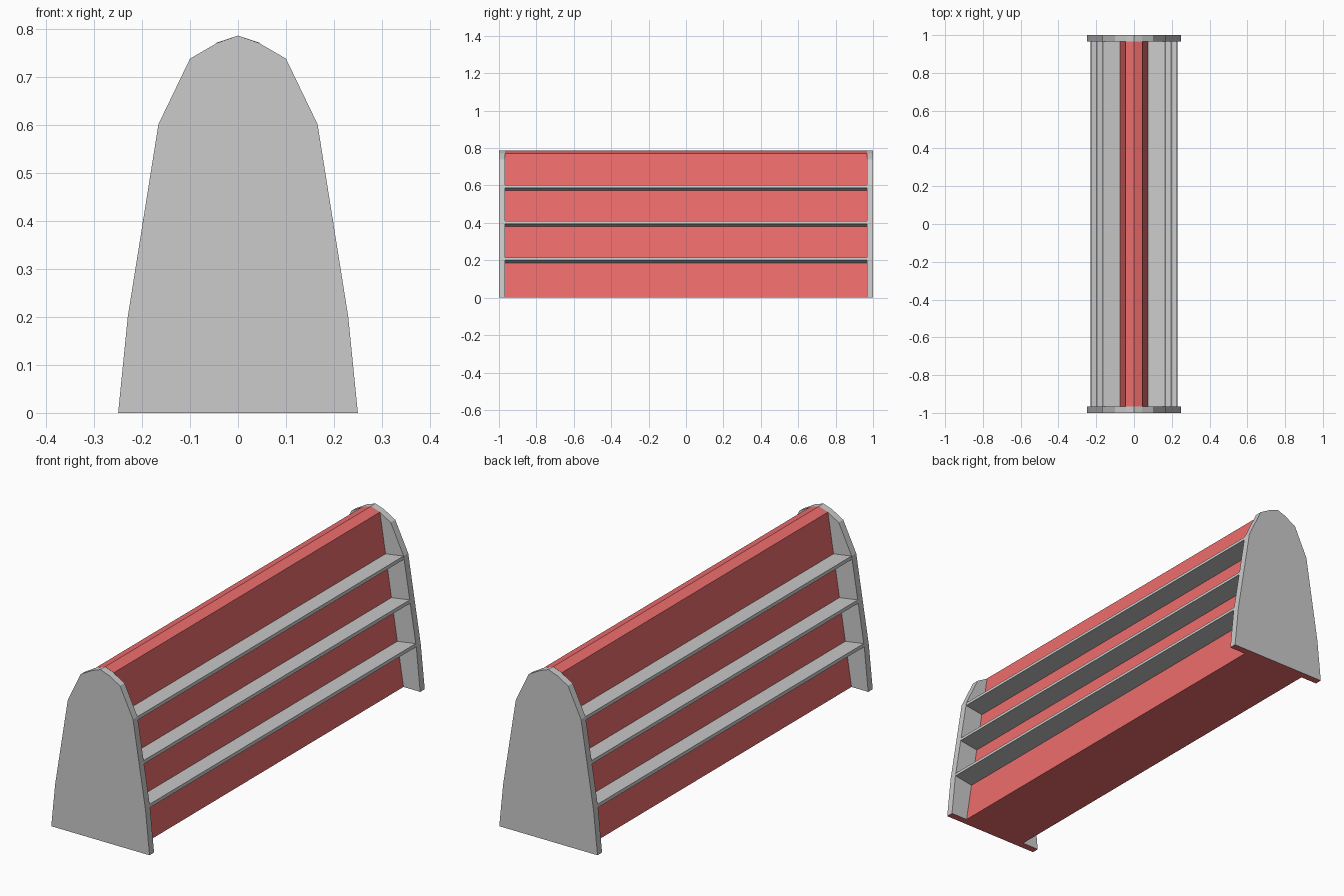
import bpy
from mathutils import Vector

if "Cube" in bpy.data.objects:
    bpy.data.objects.remove(bpy.data.objects["Cube"])

INNER = 0.967          # inner faces of the end panels
red = bpy.data.materials.new("red_paint")
red.diffuse_color = (0.85, 0.15, 0.15, 1)
red.use_nodes = True
red.node_tree.nodes["Principled BSDF"].inputs["Base Color"].default_value = red.diffuse_color
grey = bpy.data.materials.new("grey_paint")
grey.diffuse_color = (0.8, 0.8, 0.8, 1)
grey.use_nodes = True
grey.node_tree.nodes["Principled BSDF"].inputs["Base Color"].default_value = grey.diffuse_color


def extrude_profile(name, profile, y0, y1, mats=()):
    """Extrude a counter-clockwise (x, z) outline along y."""
    n = len(profile)
    verts = [(x, y, z) for y in (y0, y1) for x, z in profile]
    faces = [list(range(n)), list(range(2 * n - 1, n - 1, -1))]
    faces += [[i, i + n, (i + 1) % n + n, (i + 1) % n] for i in range(n)]
    mesh = bpy.data.meshes.new(name)
    mesh.from_pydata(verts, [], faces)
    for m in mats:
        mesh.materials.append(m)
    obj = bpy.data.objects.new(name, mesh)
    bpy.context.collection.objects.link(obj)
    return obj


def symmetric(half):
    """Complete a right-hand outline, ending on x = 0, with its mirror image."""
    return half + [(-x, z) for x, z in reversed(half) if x > 0]


# Tapered end panels with red undersides
panel = symmetric([(0.25, 0), (0.23, 0.2), (0.166, 0.602), (0.1, 0.739),
                   (0.043, 0.772), (0, 0.787)])
for side, y0, y1 in (("front", -1, -INNER), ("back", INNER, 1)):
    obj = extrude_profile(side + "_end_panel", panel, y0, y1, (grey, red))
    for face in obj.data.polygons:
        if face.normal.z < -0.9:
            face.material_index = 1

# Red sloping core with a shallow ridged top
core_top, core_foot = Vector((0.045, 0.772)), Vector((0.165, 0))
extrude_profile("sloped_core", symmetric([tuple(core_foot), tuple(core_top), (0, 0.787)]),
                -INNER, INNER, (red,))

# Shelves standing square to the core slope, on both sides
down = (core_foot - core_top).normalized()
out = Vector((-down.y, down.x))
for level, tip in (("lower", (0.227, 0.216)), ("middle", (0.197, 0.409)),
                   ("upper", (0.165, 0.602))):
    tip = Vector(tip)
    root = tip - out * (tip - core_top).dot(out)
    drop = down * 0.015
    outline = [root + drop, tip + drop, tip, root]
    extrude_profile(level + "_right_shelf", [(p.x, p.y) for p in outline], -INNER, INNER)
    extrude_profile(level + "_left_shelf", [(-p.x, p.y) for p in reversed(outline)],
                    -INNER, INNER)
